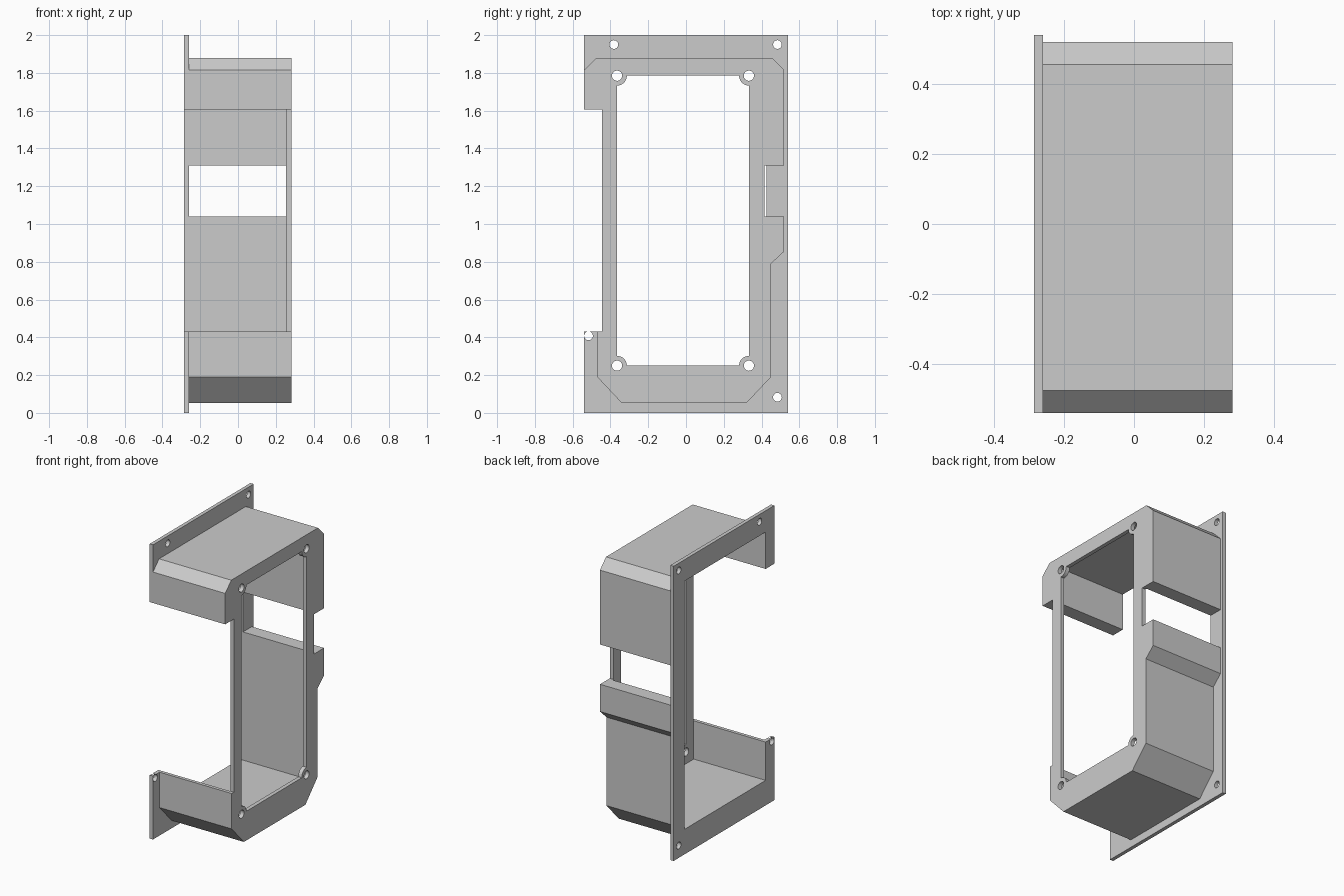
import bpy
import bmesh
from math import cos, sin, pi

cube = bpy.data.objects.get("Cube")
if cube:
    bpy.data.objects.remove(cube)

# Single flat grey
grey = bpy.data.materials.new("light grey")
grey.use_nodes = True
colour = (0.6, 0.6, 0.6, 1)
grey.diffuse_color = colour
grey.node_tree.nodes["Principled BSDF"].inputs["Base Color"].default_value = colour

# Main dimensions along the depth (x)
BACK, SEAT, PANEL, FACE = -0.285, -0.26, 0.255, 0.282


def prism(name, outline, x0, x1):
    """Extrude a y-z outline from x0 to x1."""
    bm = bmesh.new()
    face = bm.faces.new([bm.verts.new((x0, y, z)) for y, z in outline])
    result = bmesh.ops.extrude_face_region(bm, geom=[face])
    moved = [v for v in result["geom"] if isinstance(v, bmesh.types.BMVert)]
    bmesh.ops.translate(bm, verts=moved, vec=(x1 - x0, 0, 0))
    bmesh.ops.recalc_face_normals(bm, faces=bm.faces)
    mesh = bpy.data.meshes.new(name)
    bm.to_mesh(mesh)
    bm.free()
    mesh.materials.append(grey)
    obj = bpy.data.objects.new(name, mesh)
    bpy.context.collection.objects.link(obj)
    return obj


def rect(y0, y1, z0, z1):
    return [(y0, z0), (y1, z0), (y1, z1), (y0, z1)]


def arc(y, z, r, start, end, steps):
    return [(y + r * cos(start + (end - start) * i / steps),
             z + r * sin(start + (end - start) * i / steps))
            for i in range(steps + 1)]


def cut(target, outline, x0, x1):
    """Subtract an extruded outline from the target."""
    cutter = prism("cutter", outline, x0, x1)
    cutter.hide_render = True
    mod = target.modifiers.new("cut", "BOOLEAN")
    mod.operation = "DIFFERENCE"
    mod.solver = "EXACT"
    mod.object = cutter
    bpy.context.view_layer.objects.active = target
    bpy.ops.object.modifier_apply(modifier=mod.name)
    bpy.data.objects.remove(cutter)


def drill(target, y, z, r, x0, x1):
    cut(target, arc(y, z, r, 0, 2 * pi, 32)[:-1], x0, x1)


# Housing: chamfered shell with a side slot and an open front
housing = prism("housing", [
    (-0.475, 1.88), (0.455, 1.88), (0.52, 1.815), (0.52, 1.31),
    (0.415, 1.31), (0.415, 1.04), (0.52, 1.04), (0.52, 0.855),
    (0.45, 0.79), (0.45, 0.19), (0.32, 0.052), (-0.34, 0.052),
    (-0.47, 0.19), (-0.47, 0.43), (-0.445, 0.43), (-0.445, 1.605),
    (-0.54, 1.605), (-0.54, 1.815)], SEAT, FACE)

# Mounting flange: back plate open on the front side
flange = prism("mounting_flange", [
    (-0.54, 0), (0.54, 0), (0.54, 2), (-0.54, 2), (-0.54, 1.605),
    (-0.445, 1.605), (-0.445, 0.43), (-0.54, 0.43)], BACK, SEAT)

# Shared inner cavity
cavity = rect(-0.447, 0.425, 0.17, 1.855)
cut(housing, cavity, BACK - 0.1, PANEL)
cut(flange, cavity, BACK - 0.1, SEAT + 0.1)

# Display window with rounded ears left in its corners
corners = [(-0.365, 0.25), (0.333, 0.25), (0.333, 1.785), (-0.365, 1.785)]
window = []
for i, (y, z) in enumerate(corners):
    window += arc(y, z, 0.052, pi / 2 + i * pi / 2, i * pi / 2, 8)
cut(housing, window, PANEL - 0.1, FACE + 0.1)

# Screw holes through the ears and the flange
for y, z in corners:
    drill(housing, y, z, 0.027, PANEL - 0.05, FACE + 0.05)
for y, z in [(-0.382, 1.95), (0.484, 1.95), (0.484, 0.083), (-0.516, 0.408)]:
    drill(flange, y, z, 0.023, BACK - 0.05, SEAT + 0.005)
